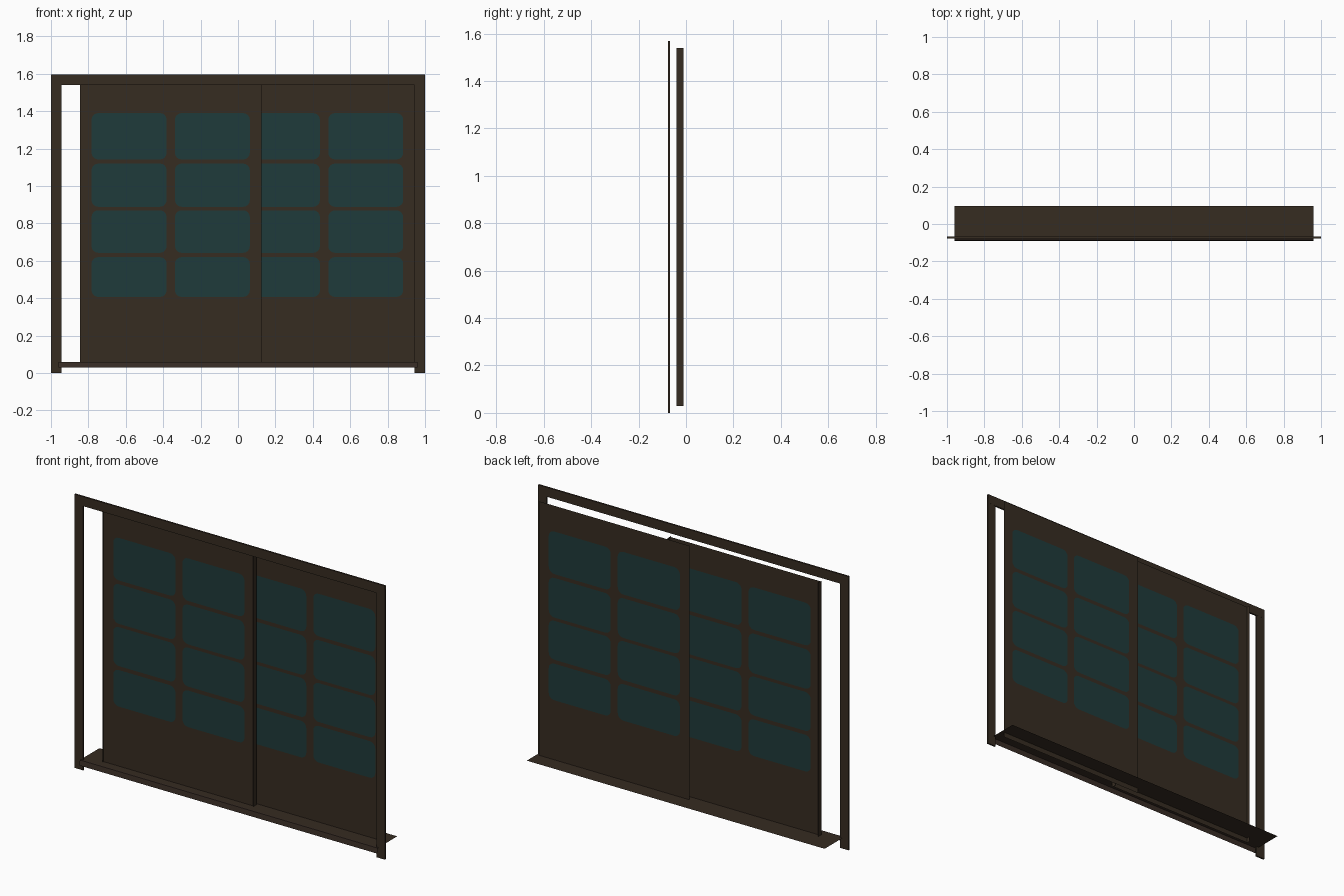
import bpy
import bmesh
from math import cos, sin, pi

if "Cube" in bpy.data.objects:
    bpy.data.objects.remove(bpy.data.objects["Cube"])


def make_material(name, rgb):
    mat = bpy.data.materials.new(name)
    mat.use_nodes = True
    mat.diffuse_color = (*rgb, 1)
    mat.node_tree.nodes["Principled BSDF"].inputs["Base Color"].default_value = (*rgb, 1)
    return mat


wood = make_material("dark brown wood", (0.037, 0.025, 0.0155))
sill_wood = make_material("reddish brown wood", (0.039, 0.025, 0.018))
glass = make_material("dark teal glass", (0.0135, 0.043, 0.043))


def finish(name, bm, *mats):
    mesh = bpy.data.meshes.new(name)
    bm.to_mesh(mesh)
    bm.free()
    for mat in mats:
        mesh.materials.append(mat)
    obj = bpy.data.objects.new(name, mesh)
    bpy.context.collection.objects.link(obj)


def box(name, x, y, z, mat):
    """Box from (min, max) ranges."""
    bm = bmesh.new()
    bmesh.ops.create_cube(bm, size=1)
    for v in bm.verts:
        for i, (low, high) in enumerate((x, y, z)):
            v.co[i] = low if v.co[i] < 0 else high
    finish(name, bm, mat)


def sheet(name, profile, half_width, mat):
    """Thin sheet: a (y, z) profile swept along x."""
    bm = bmesh.new()
    rows = [[bm.verts.new((s * half_width, y, z)) for s in (-1, 1)] for y, z in profile]
    for a, b in zip(rows, rows[1:]):
        bm.faces.new((a[0], a[1], b[1], b[0]))
    finish(name, bm, mat)


def outline(bm, x, z, y, radius=0.0, steps=0):
    """Vertices of a rectangle facing the front, round-cornered if a radius is given."""
    corners = ((x[1], z[1], 1, 1), (x[0], z[1], -1, 1), (x[0], z[0], -1, -1), (x[1], z[0], 1, -1))
    verts = []
    for q, (cx, cz, sx, sz) in enumerate(corners):
        for k in range(steps + 1):
            a = (q + (k / steps if steps else 0)) * pi / 2
            verts.append(bm.verts.new((cx + radius * (cos(a) - sx), y,
                                       cz + radius * (sin(a) - sz))))
    return verts


COLUMNS = ((0.062, 0.463), (0.508, 0.908))
ROWS = ((0.407, 0.62), (0.643, 0.87), (0.889, 1.12), (1.142, 1.39))
WIDTH = 0.97
BOTTOM, TOP = 0.03, 1.54


def door(name, left, y):
    """Thin door leaf with the panes cut into it as coloured faces."""
    bm = bmesh.new()
    loops = [outline(bm, (left, left + WIDTH), (BOTTOM, TOP), y)]
    for c in COLUMNS:
        for row in ROWS:
            loops.append(outline(bm, (left + c[0], left + c[1]), row, y, 0.035, 4))
    edges = [bm.edges.new((a, b)) for loop in loops for a, b in zip(loop, loop[1:] + loop[:1])]
    bmesh.ops.triangle_fill(bm, edges=edges, use_beauty=True, normal=(0, -1, 0))
    for loop in loops[1:]:
        bm.faces.new(loop).material_index = 1
    bmesh.ops.recalc_face_normals(bm, faces=bm.faces)
    finish(name, bm, wood, glass)


# Frame: two posts and a hollow lintel around their tops
for side, a, b in (("right", -1, -0.945), ("left", 0.945, 1)):
    box(side + "_post", (a, b), (-0.076, -0.067), (0, 1.57), wood)
sheet("lintel", ((-0.0765, 1.54), (-0.0765, 1.595), (-0.0665, 1.595),
                 (-0.0665, 1.54), (-0.0765, 1.54)), 1, wood)

# Sill with a lip at the front
sheet("sill", ((-0.075, 0.06), (0.095, 0.06)), 0.96, wood)
sheet("sill_lip", ((-0.09, 0.03), (-0.085, 0.06), (-0.075, 0.06)), 0.96, sill_wood)

# Two overlapping sliding doors
FRONT_LEFT_EDGE = -0.845
door("front_door", FRONT_LEFT_EDGE, -0.03)
door("rear_door", -0.025, 0.003)

# Upright edge strips of the front door
for name, x in (("outer_edge_strip", FRONT_LEFT_EDGE), ("meeting_edge_strip", FRONT_LEFT_EDGE + WIDTH)):
    bm = bmesh.new()
    bm.faces.new([bm.verts.new((x, y, z)) for y, z in
                  ((-0.04, BOTTOM), (-0.01, BOTTOM), (-0.01, TOP), (-0.04, TOP))])
    finish(name, bm, wood)
